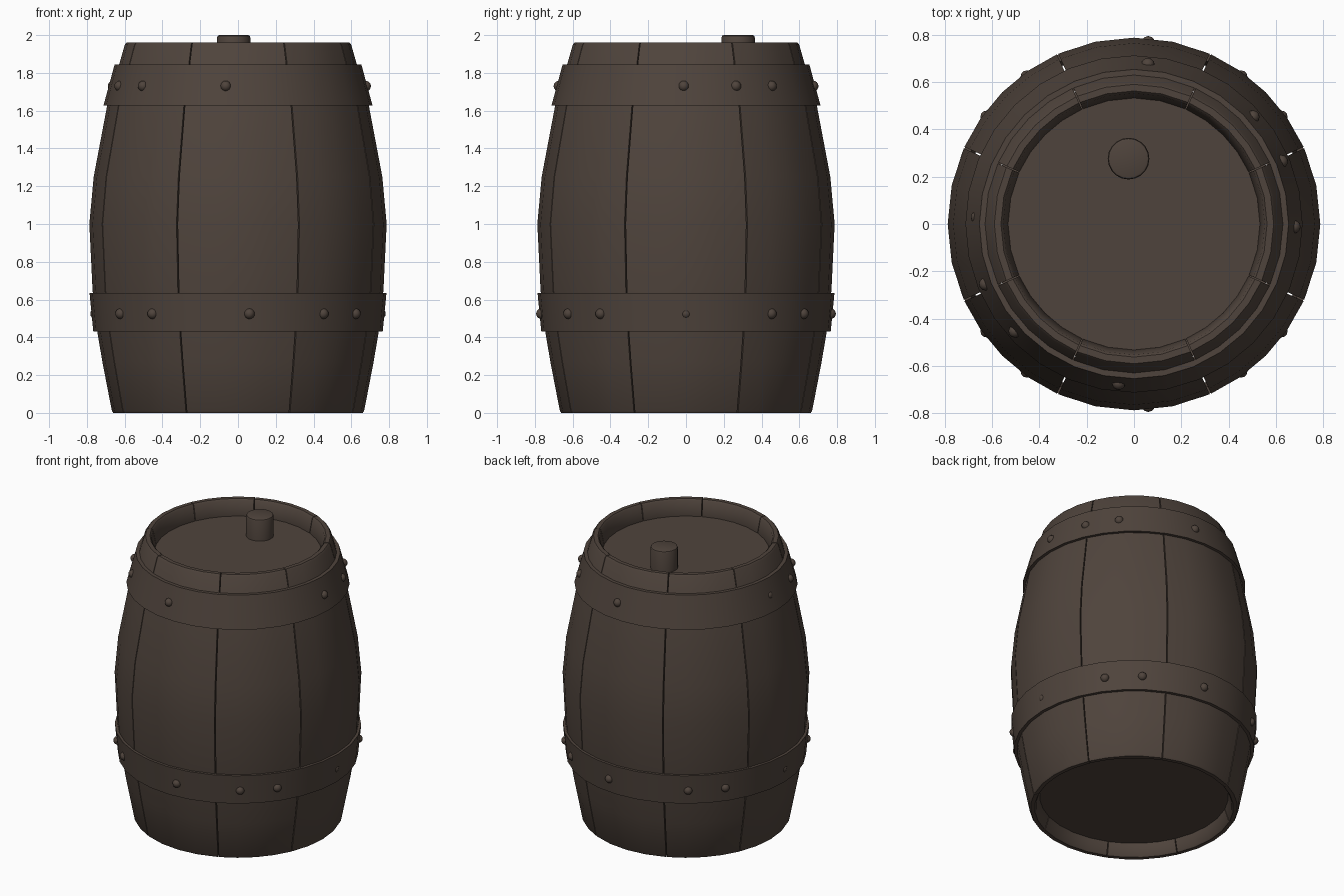
import bpy, bmesh, math
from mathutils import Matrix, Vector

if "Cube" in bpy.data.objects:
    bpy.data.objects.remove(bpy.data.objects["Cube"])

wood = bpy.data.materials.new("dark_brown")
wood.diffuse_color = (0.078, 0.057, 0.045, 1)
wood.use_nodes = True
wood.node_tree.nodes["Principled BSDF"].inputs["Base Color"].default_value = wood.diffuse_color


def finish(name, bm, angle=35):
    """Turn a bmesh into a named, smooth-shaded object."""
    bmesh.ops.recalc_face_normals(bm, faces=bm.faces)
    me = bpy.data.meshes.new(name)
    bm.to_mesh(me)
    bm.free()
    me.materials.append(wood)
    ob = bpy.data.objects.new(name, me)
    bpy.context.collection.objects.link(ob)
    bpy.ops.object.select_all(action='DESELECT')
    ob.select_set(True)
    bpy.context.view_layer.objects.active = ob
    bpy.ops.object.shade_smooth_by_angle(angle=math.radians(angle))
    return ob


def sweep(bm, profile, angles, closed):
    """Sweep a closed (radius, z) profile through the given angles (degrees)."""
    rings = []
    for a in angles:
        c, s = math.cos(math.radians(a)), math.sin(math.radians(a))
        rings.append([bm.verts.new((r * c, r * s, z)) for r, z in profile])
    n = len(profile)
    pairs = list(zip(rings, rings[1:])) + ([(rings[-1], rings[0])] if closed else [])
    for p, q in pairs:
        for i in range(n):
            j = (i + 1) % n
            bm.faces.new((p[i], q[i], q[j], p[j]))
    if not closed:
        bm.faces.new(rings[0])
        bm.faces.new(rings[-1][::-1])


# staves: eight curved boards, wide ones at the four sides, with thin seams
outer = [(0.660, 0.0), (0.668, 0.012), (0.718, 0.27), (0.745, 0.43), (0.770, 0.65),
         (0.787, 1.0), (0.764, 1.25), (0.694, 1.62), (0.599, 1.95), (0.590, 1.96)]
inner = [(0.562, 1.96), (0.552, 1.95), (0.530, 1.84), (0.62, 1.55), (0.72, 1.0),
         (0.66, 0.35), (0.602, 0.085), (0.626, 0.010), (0.634, 0.0)]
for k in range(8):
    half = 24.2 if k % 2 == 0 else 20.8
    mid = k * 45
    g = half - 0.25
    bm = bmesh.new()
    sweep(bm, outer + inner, [mid + t * g / 2 for t in (-2, -1, 0, 1, 2)], False)
    finish(f"stave_{k + 1}", bm)


def disc(name, r, z, depth, x=0, y=0, bevel=0.0, seg=32):
    bm = bmesh.new()
    bmesh.ops.create_cone(bm, cap_ends=True, segments=seg, radius1=r, radius2=r,
                          depth=depth, matrix=Matrix.Translation((x, y, z)))
    if bevel:
        edges = [e for e in bm.edges if all(v.co.z > z for v in e.verts)]
        bmesh.ops.bevel(bm, geom=edges, offset=bevel, segments=2, profile=0.5, affect='EDGES')
    finish(name, bm)


# recessed top and bottom boards, and the plug
disc("lid", 0.545, 1.835, 0.03)
disc("bottom_board", 0.612, 0.10, 0.03)
disc("plug", 0.088, 1.91, 0.18, -0.023, 0.276, bevel=0.012, seg=20)

# hoops
hoops = {
    "lower_hoop": [(0.735, 0.43), (0.766, 0.43), (0.786, 0.635), (0.755, 0.635)],
    "upper_hoop": [(0.680, 1.628), (0.712, 1.628), (0.653, 1.845), (0.615, 1.845)],
}
for name, prof in hoops.items():
    bm = bmesh.new()
    sweep(bm, prof, [i * 11.25 for i in range(32)], True)
    finish(name, bm)

# rivets: (angle, sink) rows around each hoop
rows = {
    "lower_rivets": (0.768, 0.525, [36, 54, 85.5, 126, 144, 216, 234, 274.5, 306, 324], [0, 180]),
    "upper_rivets": (0.676, 1.73, [-1, 23, 42, 85, 202, 222, 264.5], [177.5]),
}
for name, (r, z, full, sunk) in rows.items():
    bm = bmesh.new()
    for a in full + sunk:
        rr = r - (0.014 if a in sunk else 0)
        pos = Vector((rr * math.cos(math.radians(a)), rr * math.sin(math.radians(a)), z))
        bmesh.ops.create_uvsphere(bm, u_segments=12, v_segments=8, radius=0.028,
                                  matrix=Matrix.Translation(pos))
    finish(name, bm, 60)
